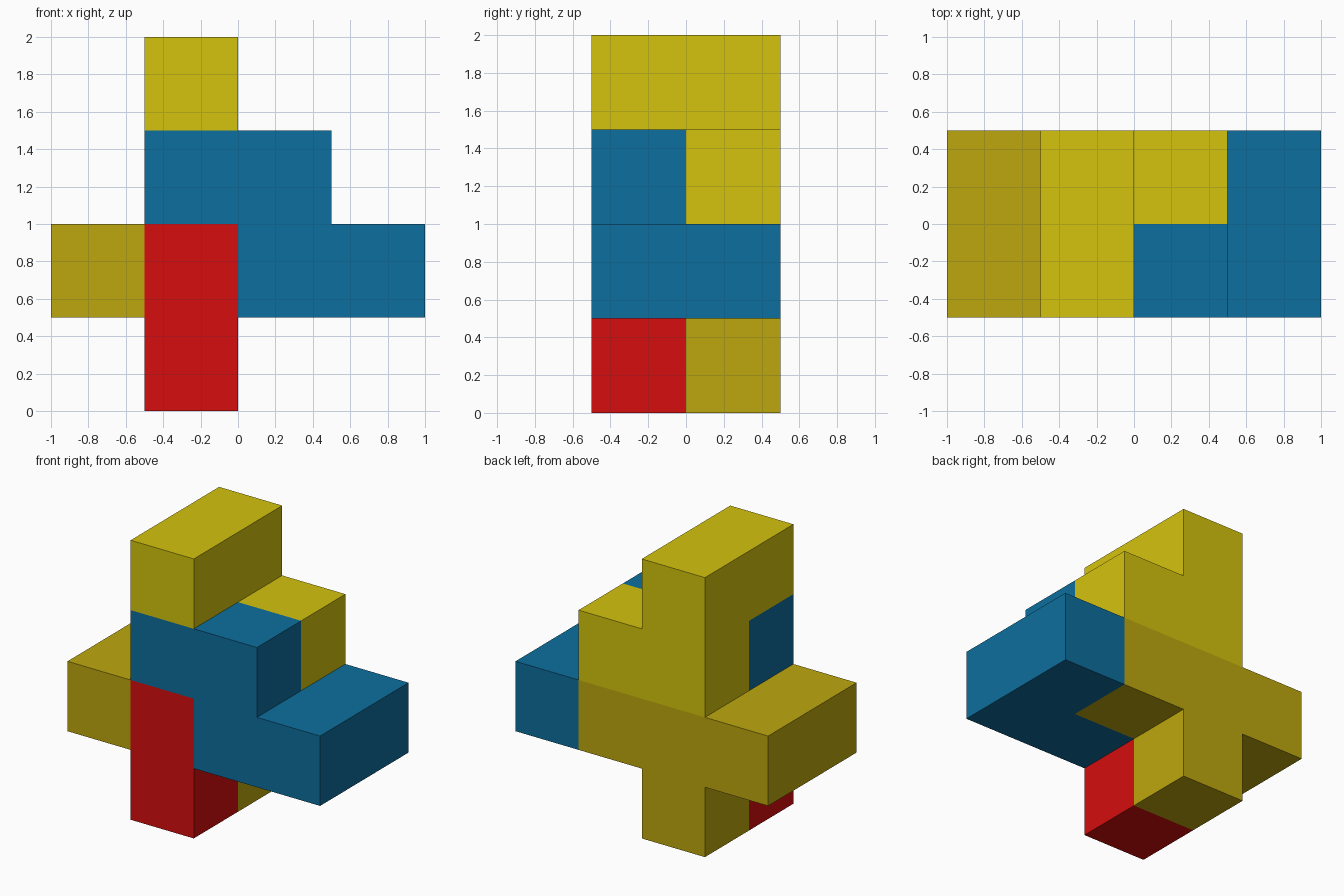
import bpy, bmesh
from mathutils import Vector

if "Cube" in bpy.data.objects:
    bpy.data.objects.remove(bpy.data.objects["Cube"])

S = 0.5  # size of one cube cell
ORIGIN = Vector((-1.0, -0.5, 0.0))


def material(name, rgb):
    m = bpy.data.materials.new(name)
    m.diffuse_color = (*rgb, 1.0)
    m.use_nodes = True
    m.node_tree.nodes["Principled BSDF"].inputs["Base Color"].default_value = m.diffuse_color
    return m


def piece(name, cells, mat):
    """Closed solid made of joined cube cells (x, y, z indices)."""
    cells = set(cells)
    bm = bmesh.new()
    for cell in cells:
        centre = ORIGIN + (Vector(cell) + Vector((0.5, 0.5, 0.5))) * S
        for axis in range(3):
            for sign in (-1, 1):
                n = Vector((0, 0, 0))
                n[axis] = sign
                if tuple(int(c + d) for c, d in zip(cell, n)) in cells:
                    continue  # inner wall between two cells
                u = Vector((0, 0, 0))
                u[(axis + 1) % 3] = 1
                v = n.cross(u)
                bm.faces.new([bm.verts.new(centre + (n + u * a + v * b) * S / 2)
                              for a, b in ((-1, -1), (1, -1), (1, 1), (-1, 1))])
    bmesh.ops.remove_doubles(bm, verts=bm.verts[:], dist=0.001)
    bmesh.ops.dissolve_limit(bm, angle_limit=0.01, verts=bm.verts[:], edges=bm.edges[:])
    bmesh.ops.recalc_face_normals(bm, faces=bm.faces[:])
    me = bpy.data.meshes.new(name)
    bm.to_mesh(me)
    bm.free()
    me.materials.append(mat)
    ob = bpy.data.objects.new(name, me)
    bpy.context.collection.objects.link(ob)
    return ob


red = material("red", (0.672, 0.0044, 0.0044))
blue = material("blue", (0.004, 0.156, 0.342))
bright = material("bright_yellow", (0.658, 0.546, 0.004))
dark = material("dark_yellow", (0.509, 0.386, 0.0044))

# front upright bar
piece("red_bar", [(1, 0, 0), (1, 0, 1)], red)

# stepped piece on the front, wrapping the right end
piece("blue_step", [(1, 0, 2), (2, 0, 2), (2, 0, 1), (3, 0, 1), (3, 1, 1)], blue)

# top piece
piece("yellow_cap", [(1, 0, 3), (1, 1, 3), (1, 1, 2), (2, 1, 2)], bright)

# rear piece with foot and left arm
piece("ochre_back", [(0, 0, 1), (0, 1, 1), (1, 1, 1), (2, 1, 1), (1, 1, 0)], dark)
